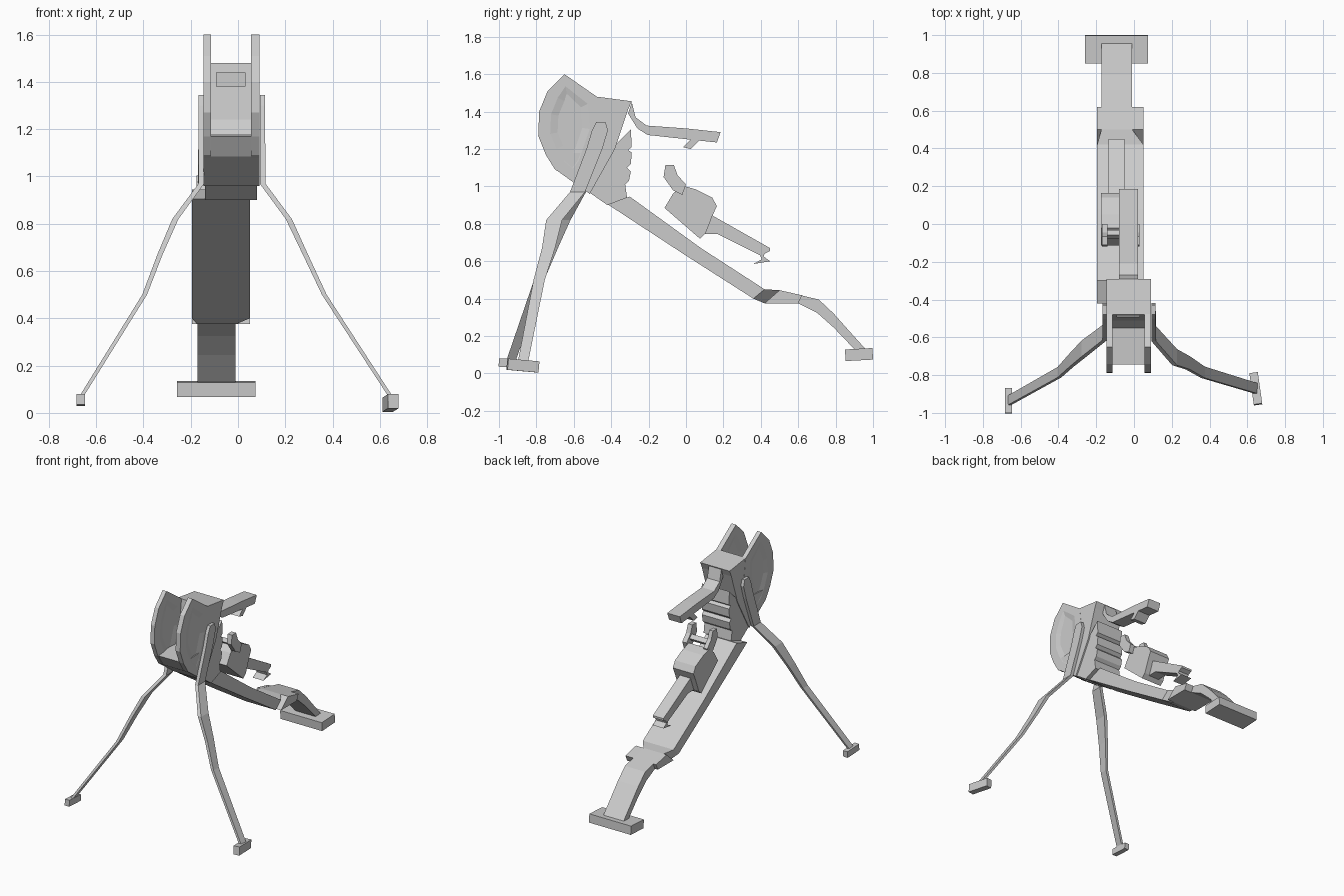
import bpy, bmesh
from math import radians


def finish(name, bm):
    bmesh.ops.recalc_face_normals(bm, faces=bm.faces)
    me = bpy.data.meshes.new(name)
    bm.to_mesh(me)
    bm.free()
    ob = bpy.data.objects.new(name, me)
    bpy.context.collection.objects.link(ob)
    return ob


def prism(name, prof, x0, x1, dish=0):
    """Side profile (y, z) extruded along x; dish sinks an inset panel in both caps."""
    bm = bmesh.new()
    a = [bm.verts.new((x0, y, z)) for y, z in prof]
    b = [bm.verts.new((x1, y, z)) for y, z in prof]
    n = len(prof)
    caps = [bm.faces.new(a), bm.faces.new(b[::-1])]
    for i in range(n):
        j = (i + 1) % n
        bm.faces.new((a[i], b[i], b[j], a[j]))
    bmesh.ops.recalc_face_normals(bm, faces=bm.faces)
    if dish:
        for f in caps:
            bmesh.ops.inset_region(bm, faces=[f], thickness=0.065, depth=0)
            bmesh.ops.inset_region(bm, faces=[f], thickness=0.04, depth=-dish)
    return finish(name, bm)


def loft(name, rings):
    """Skin a list of four-point rings."""
    bm = bmesh.new()
    rs = [[bm.verts.new(p) for p in r] for r in rings]
    bm.faces.new(rs[0])
    bm.faces.new(rs[-1])
    for r, s in zip(rs, rs[1:]):
        for i in range(4):
            j = (i + 1) % 4
            bm.faces.new((r[i], r[j], s[j], s[i]))
    return finish(name, bm)


def box(name, loc, size, rot=(0, 0, 0)):
    bm = bmesh.new()
    bmesh.ops.create_cube(bm, size=1)
    bmesh.ops.scale(bm, vec=size, verts=bm.verts)
    ob = finish(name, bm)
    ob.location = loc
    ob.rotation_euler = [radians(r) for r in rot]
    return ob


# Head block with the open tray in front
head = prism("head_block", [(-.48, 1.48), (-.29, 1.455), (-.31, 1.41), (-.38, 1.2),
                            (-.515, .96), (-.60, 1.02), (-.69, 1.085), (-.745, 1.17),
                            (-.55, 1.18), (-.51, 1.24)], -.145, .09)
slot = box("slot_cutter", (-.03, -.47, 1.41), (.12, .14, .06))
slot.hide_render = True
slot.hide_set(True)
slot.display_type = 'WIRE'
cut = head.modifiers.new("slot", 'BOOLEAN')
cut.operation = 'DIFFERENCE'
cut.object = slot

# Curved side shields
shield = [(-.65, 1.6), (-.74, 1.51), (-.785, 1.40), (-.79, 1.27), (-.75, 1.17), (-.70, 1.09),
          (-.60, 1.03), (-.52, 1.10), (-.45, 1.30), (-.47, 1.475)]
for name, x0, x1 in (("left_shield", -.146, -.115), ("right_shield", .055, .091)):
    prism(name, shield, x0, x1, dish=.009)

# Ribbed rear block behind the head
prism("ribbed_block", [(-.37, 1.23), (-.295, 1.305), (-.29, 1.21), (-.31, 1.195), (-.29, 1.18),
                       (-.295, 1.12), (-.315, 1.10), (-.295, 1.08), (-.305, 1.03), (-.325, 1.01),
                       (-.315, .94), (-.42, .90), (-.52, .97)], -.14, .08)

# Long beam, narrow neck and bent rear leg: top y z, bottom y z, x range
wide, slim = (-.195, .05), (-.172, -.01)
spine = [(-.30, .945, -.42, .905, wide), (.08, .67, 0, .63, wide), (.42, .45, .36, .40, wide),
         (.50, .445, .42, .375, slim), (.71, .395, .60, .375, slim), (.79, .32, .70, .325, slim),
         (.87, .23, .79, .245, slim), (.96, .13, .90, .13, slim)]
loft("beam_and_rear_leg", [((w[0], a, b), (w[1], a, b), (w[1], c, d), (w[0], c, d))
                           for a, b, c, d, w in spine])
clevis = [(.50, .445), (.62, .418), (.60, .375), (.42, .375)]
for name, x0, x1 in (("left_clevis", -.195, -.171), ("right_clevis", -.011, .05)):
    prism(name, clevis, x0, x1)
box("rear_foot", (-.092, .925, .101), (.333, .147, .062), (3, 0, 0))

# Splayed front legs: x, y, z, width in y, thickness in x
legs = {
    "left_front_leg": [(-.157, -.455, 1.345, .05, .022), (-.157, -.46, 1.30, .085, .022),
                       (-.157, -.49, 1.20, .085, .022), (-.155, -.575, .97, .08, .024),
                       (-.265, -.66, .82, .085, .026), (-.33, -.72, .67, .07, .022),
                       (-.395, -.785, .50, .055, .02), (-.662, -.935, .07, .05, .018)],
    "right_front_leg": [(.104, -.455, 1.345, .05, .022), (.104, -.46, 1.30, .085, .022),
                        (.104, -.49, 1.20, .085, .022), (.104, -.58, .97, .08, .024),
                        (.215, -.705, .82, .085, .026), (.285, -.735, .67, .07, .022),
                        (.365, -.785, .50, .06, .02), (.645, -.87, .07, .055, .018)]}
for name, path in legs.items():
    loft(name, [[(x + i * t / 2, y + j * w / 2, z)
                 for i, j in ((-1, -1), (1, -1), (1, 1), (-1, 1))] for x, y, z, w, t in path])
box("left_front_foot", (-.665, -.935, .055), (.036, .132, .045), (-3, 0, 0))
box("right_front_foot", (.645, -.872, .042), (.045, .168, .06), (-5, 0, 8))

# Upper handle with its small lug
prism("upper_handle", [(-.29, 1.45), (-.27, 1.37), (-.21, 1.325), (0, 1.31), (.185, 1.29),
                       (.165, 1.235), (.07, 1.245), (.025, 1.20), (-.015, 1.21), (.025, 1.25),
                       (-.205, 1.275), (-.26, 1.31), (-.31, 1.39)], -.08, .02)

# Middle grip body and its lower arm with a pointed tip
prism("grip_body", [(-.115, .885), (-.07, .96), (-.02, 1.005), (.05, .985), (.14, .94),
                    (.165, .895), (.14, .84), (.105, .75), (.075, .72)], -.175, -.01)
prism("lower_arm", [(.10, .745), (.14, .845), (.45, .67), (.45, .655), (.40, .63), (.17, .745)],
      -.135, -.05)
prism("arm_tip", [(.395, .635), (.405, .61), (.36, .585), (.45, .60), (.415, .625), (.42, .64)],
      -.135, -.05)

# Forked yoke on top of the grip body
fork = [(-.11, 1.115), (-.065, 1.115), (-.045, 1.06), (0, 1.01), (-.02, .955), (-.07, .98),
        (-.12, 1.05)]
for name, x0, x1 in (("left_yoke", -.17, -.14), ("right_yoke", -.005, .03)):
    prism(name, fork, x0, x1)
box("yoke_bar", (-.07, -.055, 1.03), (.16, .035, .03), (-40, 0, 0))
